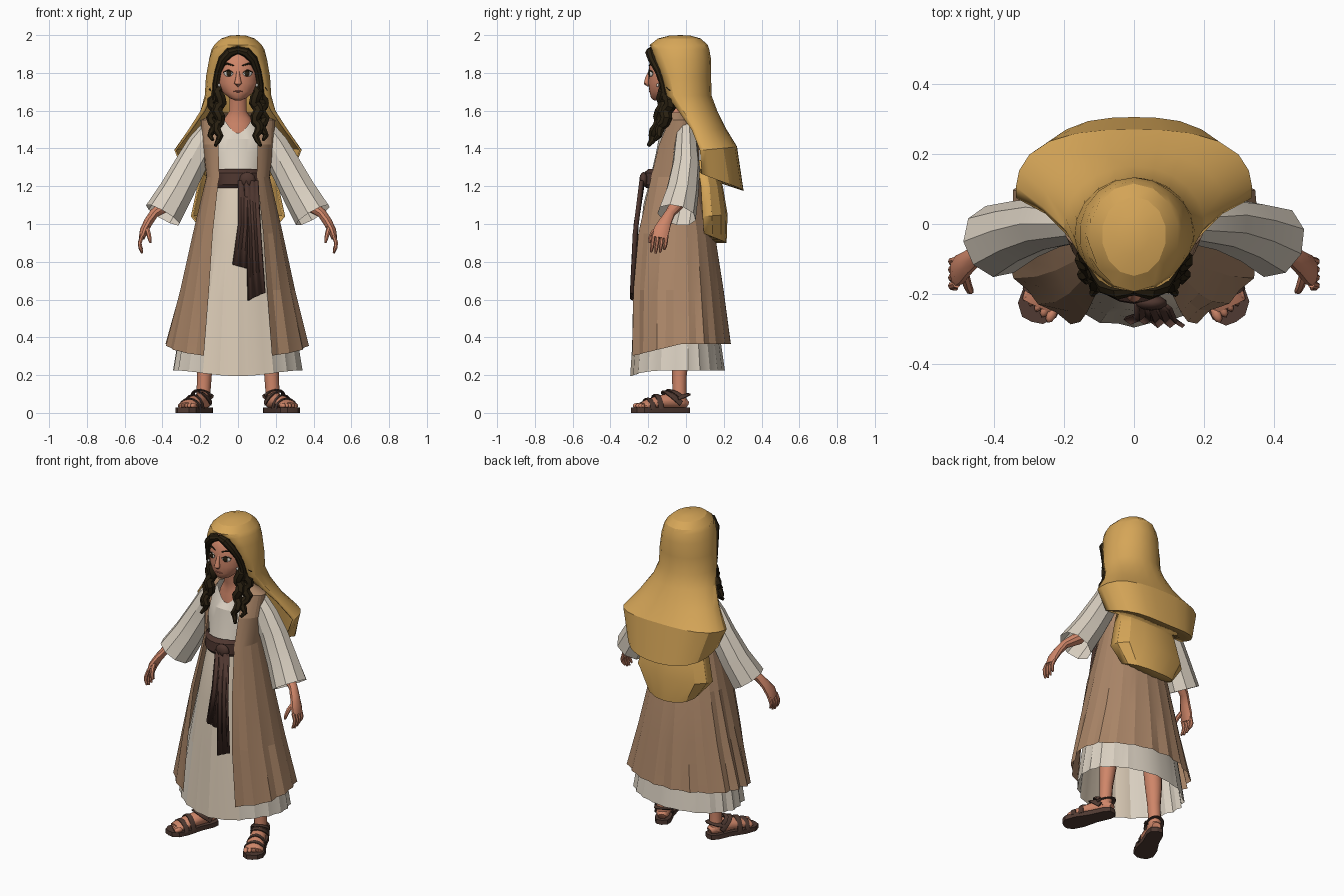
import bpy, bmesh, math, random
from mathutils import Vector, Matrix

random.seed(4)


def mat(name, r, g, b):
    lin = [((c / 255 + 0.055) / 1.055) ** 2.4 if c > 10 else c / 255 / 12.92 for c in (r, g, b)]
    m = bpy.data.materials.new(name)
    m.diffuse_color = (*lin, 1)
    return m


GOLD = mat("gold_cloth", 214, 166, 88)
TAN = mat("tan_cloth", 171, 134, 104)
CREAM = mat("cream_cloth", 219, 209, 194)
PANEL = mat("warm_cream_cloth", 220, 204, 183)
SKIN = mat("skin", 207, 134, 105)
SASH = mat("dark_sash", 78, 54, 47)
HAIR = mat("dark_hair", 40, 31, 16)
LEATHER = mat("leather", 80, 58, 50)
WHITE = mat("eye_white", 232, 226, 215)
LIP = mat("lip", 160, 94, 78)


def finish(name, bm, material, angle=30, thick=0):
    bmesh.ops.remove_doubles(bm, verts=bm.verts, dist=1e-5)
    bmesh.ops.recalc_face_normals(bm, faces=bm.faces)
    me = bpy.data.meshes.new(name)
    bm.to_mesh(me)
    bm.free()
    me.materials.append(material)
    ob = bpy.data.objects.new(name, me)
    bpy.context.collection.objects.link(ob)
    bpy.ops.object.select_all(action='DESELECT')
    bpy.context.view_layer.objects.active = ob
    ob.select_set(True)
    bpy.ops.object.shade_smooth_by_angle(angle=math.radians(angle))
    if thick:
        mod = ob.modifiers.new("thickness", 'SOLIDIFY')
        mod.thickness = thick
        mod.offset = -1
    return ob


def skin_rows(rows, closed=False, caps=False):
    """Bridge rows of points into quads."""
    bm = bmesh.new()
    vs = [[bm.verts.new(p) for p in r] for r in rows]
    n = len(rows[0])
    for a, b in zip(vs, vs[1:]):
        for i in range(n if closed else n - 1):
            j = (i + 1) % n
            bm.faces.new((a[i], a[j], b[j], b[i]))
    if caps:
        bm.faces.new(vs[0])
        bm.faces.new(vs[-1])
    return bm


def loft(name, levels, material, n=24, pleat=0, power=1, caps=False, thick=0, angle=30, square=0):
    """Levels: z, y centre, half width, back depth, front depth, arc half-angle, back drop, front drop."""
    closed = all(len(l) < 6 or l[5] == 180 for l in levels)
    wave = [random.uniform(.15, 1) * (-1) ** i for i in range(n + 1)]
    rows = []
    for lv in levels:
        z, yc, w, db, df, arc, zb, zf = (list(lv) + [180, 0, 0][len(lv) - 5:])[:8]
        row = []
        for i in range(n if closed else n + 1):
            a = math.radians(arc) * (2 * i / n - 1)
            c = math.cos(a)
            k = 1 + pleat * wave[i] * max(0, 1.25 - z)
            drop = zb * c if c > 0 else zf * (-c) ** power
            if square and c > 0 and z < 1.5:  # boxier back for the hanging cloth
                k *= 1 + square * math.sin(2 * a) ** 2
            row.append((w * k * math.sin(a), yc + (db if c > 0 else df) * k * c, z - drop))
        rows.append(row)
    return finish(name, skin_rows(rows, closed, caps), material, angle, thick)


def tube(name, pts, radii, material, n=10, ref=(0, 1, 0), caps=True, thick=0, angle=35):
    """Sweep ellipses along a path; radii are (across, along ref)."""
    pts = [Vector(p) for p in pts]
    rows = []
    for i, p in enumerate(pts):
        t = (pts[min(i + 1, len(pts) - 1)] - pts[max(i - 1, 0)]).normalized()
        v = Vector(ref)
        v = (v - v.dot(t) * t).normalized()
        u = v.cross(t)
        ru, rv = radii[i] if isinstance(radii[i], tuple) else (radii[i], radii[i])
        rows.append([p + u * ru * math.cos(k * math.tau / n) + v * rv * math.sin(k * math.tau / n)
                     for k in range(n)])
    return finish(name, skin_rows(rows, True, caps), material, angle, thick)


def blob(name, loc, size, material, turn=0, seg=14):
    bm = bmesh.new()
    bmesh.ops.create_uvsphere(bm, u_segments=seg, v_segments=seg // 2 + 1, radius=1)
    bm.transform(Matrix.Translation(loc) @ Matrix.Rotation(turn, 4, 'Z') @ Matrix.Diagonal((*size, 1)))
    return finish(name, bm, material, 60)


# Veil: hood, flared shoulder tier with closed underside, then lower tier
loft("veil", [
    (2.0, -.03, .0, .0, .0), (1.997, -.03, .045, .055, .06), (1.982, -.03, .092, .108, .118),
    (1.948, -.03, .128, .145, .163), (1.925, -.03, .14, .153, .17, 152),
    (1.87, -.03, .156, .163, .172, 141), (1.78, -.03, .17, .163, .145, 131),
    (1.68, -.03, .176, .165, .125, 125), (1.6, -.0, .20, .165, .10, 115),
    (1.5, .05, .262, .165, .08, 105), (1.39, .08, .338, .19, .06, 96, -.02),
    (1.265, .085, .28, .22, .05, 92, .09), (1.29, .06, .17, .08, .04, 90, .06)],
    GOLD, n=14, thick=.01, angle=22, square=.09)
loft("veil_lower_tier", [
    (1.34, .06, .17, .09, .04, 90), (1.2, .08, .215, .115, .04, 90), (1.04, .09, .25, .13, .04, 92, -.01),
    (.95, .095, .17, .12, .04, 90, .05), (.96, .08, .1, .04, .03, 90, .06)],
    GOLD, n=8, thick=.01, angle=22, square=.06)

# Gown with a V neckline, flared skirt and a warmer front panel
gown = loft("gown", [
    (1.57, -.04, .10, .06, .075, 180, 0, .09), (1.45, -.03, .16, .08, .115),
    (1.38, -.03, .165, .08, .128), (1.24, -.04, .14, .09, .15), (1.1, -.04, .165, .11, .185),
    (.9, -.03, .21, .14, .215), (.6, -.02, .28, .17, .245), (.225, -.02, .338, .22, .268, 180, 0, .03)],
    CREAM, n=44, pleat=.03, power=4, angle=20)
gown.data.materials.append(PANEL)
for f in gown.data.polygons:
    if f.center.z < 1.24 and f.center.y < -.1 and abs(f.center.x) < .17:
        f.material_index = 1

# Sleeveless open coat
loft("coat", [
    (1.59, -.03, .11, .06, .06, 138), (1.55, -.02, .198, .085, .08, 149), (1.42, -.03, .188, .10, .135, 147),
    (1.25, -.04, .168, .115, .18, 143), (.95, -.035, .237, .187, .26, 146),
    (.65, -.03, .302, .226, .283, 150), (.365, -.025, .375, .256, .288, 152, 0, .07)],
    TAN, n=34, pleat=.045, angle=12)

# Sash band, knot and two hanging tails
loft("sash_band", [(1.29, -.04, .145, .09, .16), (1.27, -.04, .152, .1, .185),
                   (1.21, -.04, .155, .1, .188), (1.19, -.04, .15, .09, .17)], SASH, n=24)
blob("sash_knot", (.05, -.225, 1.235), (.045, .022, .04), SASH, seg=10)


def tail(name, rows, folds):
    pts = [[(xl + (xr - xl) * i / folds, y + .007 * (-1) ** i, z - slant * i / folds)
            for i in range(folds + 1)] for z, xl, xr, y, slant in rows]
    finish(name, skin_rows(pts), SASH, 20, .012)


tail("sash_short_tail", [(1.23, .0, .06, -.235, 0), (1.0, .0, .065, -.27, 0), (.785, -.03, .05, -.28, .02)], 4)
tail("sash_long_tail", [(1.23, .03, .10, -.24, 0), (.95, .045, .115, -.275, 0), (.595, .05, .138, -.29, -.04)], 5)

# Neck, head and nose
loft("neck", [(1.70, -.09, .045, .045, .04), (1.6, -.06, .045, .045, .045), (1.56, -.045, .07, .05, .055),
              (1.53, -.04, .088, .05, .065), (1.46, -.04, .09, .05, .072)], SKIN, n=16, angle=50)
loft("head", [(1.655, -.145, .018, .03, .025), (1.667, -.135, .045, .05, .05), (1.70, -.115, .084, .08, .078),
              (1.745, -.10, .107, .1, .1), (1.80, -.09, .111, .11, .108), (1.86, -.085, .106, .11, .108),
              (1.91, -.08, .08, .08, .08), (1.93, -.08, .03, .03, .03)], SKIN, n=24, caps=True, angle=60)
tube("nose", [(0, -.19, 1.81), (0, -.205, 1.77), (0, -.208, 1.745), (0, -.196, 1.73)],
     [.008, (.013, .012), (.02, .016), .006], SKIN, n=8, angle=60)
blob("mouth", (0, -.190, 1.702), (.025, .007, .005), LIP)

# Hair cap under the hood
blob("hair_cap", (0, -.06, 1.835), (.125, .118, .113), HAIR)

for s, side in ((1, "left"), (-1, "right")):
    # Eyes, brows and earrings
    blob(side + "_eye", (s * .05, -.186, 1.797), (.026, .009, .017), WHITE, s * .35)
    blob(side + "_iris", (s * .048, -.193, 1.797), (.014, .006, .016), HAIR, s * .35)
    tube(side + "_lash", [(s * .024, -.196, 1.80), (s * .05, -.196, 1.815), (s * .077, -.176, 1.803)],
         [.002, .004, .003], HAIR, n=6)
    tube(side + "_brow", [(s * .022, -.195, 1.838), (s * .055, -.187, 1.849), (s * .085, -.162, 1.84)],
         [.003, .005, .002], HAIR, n=6)
    blob(side + "_earring", (s * .1, -.15, 1.735), (.007, .007, .01), WHITE, seg=8)

    # Parted front hair and wavy locks
    tube(side + "_front_hair", [(0, -.185, 1.92), (s * .045, -.19, 1.908), (s * .08, -.178, 1.872),
         (s * .103, -.145, 1.81), (s * .115, -.12, 1.74), (s * .112, -.105, 1.66)],
         [.018, .026, .024, .02, .02, .026], HAIR, n=8)
    for k, (x, y) in enumerate(((.108, -.02), (.138, .015))):
        path, rad = [], []
        for i in range(13):
            f = i / 12
            path.append((s * (x - .015 * (1 - f) + .012 * math.sin(i * 1.7 + k * 2)),
                         -.095 + y - .085 * f * f + .008 * math.cos(i * 1.7), 1.72 - (.305 - .03 * k) * f))
            rad.append((.029 * (1 - .7 * f ** 4), .034 * (1 - .7 * f ** 4)))
        tube(f"{side}_lock_{k + 1}", path, rad, HAIR, n=7)

    # Wide sleeve, open at the cuff
    tube(side + "_sleeve", [(s * .14, 0, 1.50), (s * .19, 0, 1.42), (s * .25, 0, 1.31),
         (s * .325, -.02, 1.17), (s * .397, -.05, 1.047)],
         [(.06, .05), (.078, .062), (.086, .075), (.094, .088), (.104, .105)],
         CREAM, n=9, caps=False, angle=22)

    # Forearm, palm, fingers and thumb
    tube(side + "_arm", [(s * .29, -.01, 1.23), (s * .38, -.05, 1.10), (s * .445, -.085, 1.055),
         (s * .475, -.11, 1.01), (s * .498, -.13, .965), (s * .51, -.138, .925)],
         [.045, .036, (.025, .027), (.024, .034), (.022, .044), (.016, .042)], SKIN)
    for k in range(4):
        y = -.172 + .023 * k
        end = (.852, .845, .85, .865)[k]
        tube(f"{side}_finger_{k + 1}", [(s * .506, y, .94), (s * .52, y - .004, .90),
             (s * .517, y - .008, (.9 + end) / 2), (s * .507, y - .012, end)],
             [.011, .011, .010, .006], SKIN, n=7)
    tube(side + "_thumb", [(s * .485, -.14, .985), (s * .475, -.175, .955), (s * .468, -.19, .925),
         (s * .463, -.193, .90)], [.014, .013, .011, .006], SKIN, n=7)

    # Leg
    tube(side + "_leg", [(s * .15, -.03, .6), (s * .17, -.03, .32), (s * .178, -.035, .2), (s * .182, -.035, .12),
         (s * .184, -.035, .05)], [.06, .05, .039, .037, .04], SKIN, n=12, angle=60)

    # Foot and sandal, laid out along -y then turned outwards
    turn = (Matrix.Translation((s * .225, -.13, 0)) @ Matrix.Rotation(s * math.radians(24), 4, 'Z')
            @ Matrix.Diagonal((1.12, 1.04, 1, 1)))

    def put(ob):
        ob.data.transform(turn)

    put(tube(side + "_foot", [(0, .14, .045), (0, .11, .058), (0, .05, .062), (0, -.02, .055), (0, -.08, .044),
        (0, -.11, .038)], [(.02, .022), (.038, .036), (.042, .038), (.036, .044), (.026, .048), (.017, .046)],
        SKIN, n=12, ref=(1, 0, 0), angle=60))
    for k in range(5):
        x = s * (-.038 + .0195 * k)
        put(blob(f"{side}_toe_{k + 1}", (x, -.115 + .007 * k, .038), (.0135 - .001 * k, .028, .015), SKIN, seg=8))
    outline = [(-.042, .11), (-.03, .145), (0, .155), (.03, .145), (.042, .11), (.042, .03), (.056, -.06),
               (.052, -.12), (.028, -.15), (0, -.157), (-.028, -.155), (-.052, -.125), (-.056, -.06), (-.042, .03)]
    put(finish(side + "_sole", skin_rows([[(x, y, z) for x, y in outline] for z in (0, .028)], True, True),
               LEATHER))

    def strap(name, y0, y1, half, base, top, wide=.017):
        """Flat band arching over the foot from one sole edge to the other."""
        pts = []
        for i in range(9):
            a = math.pi * i / 8
            pts.append((half * math.cos(a), y0 + (y1 - y0) * math.sin(a), base + (top - base) * math.sin(a)))
        put(tube(side + name, pts, [(.005, wide)] * 9, LEATHER, n=6))

    strap("_toe_strap", -.07, -.075, .053, .02, .076)
    strap("_mid_strap", -.025, -.03, .049, .02, .096)
    strap("_instep_strap", .09, .015, .044, .05, .114)
    strap("_heel_strap", .07, .148, .043, .08, .1, .014)
    strap("_ankle_strap", .085, .04, .044, .09, .122, .013)
